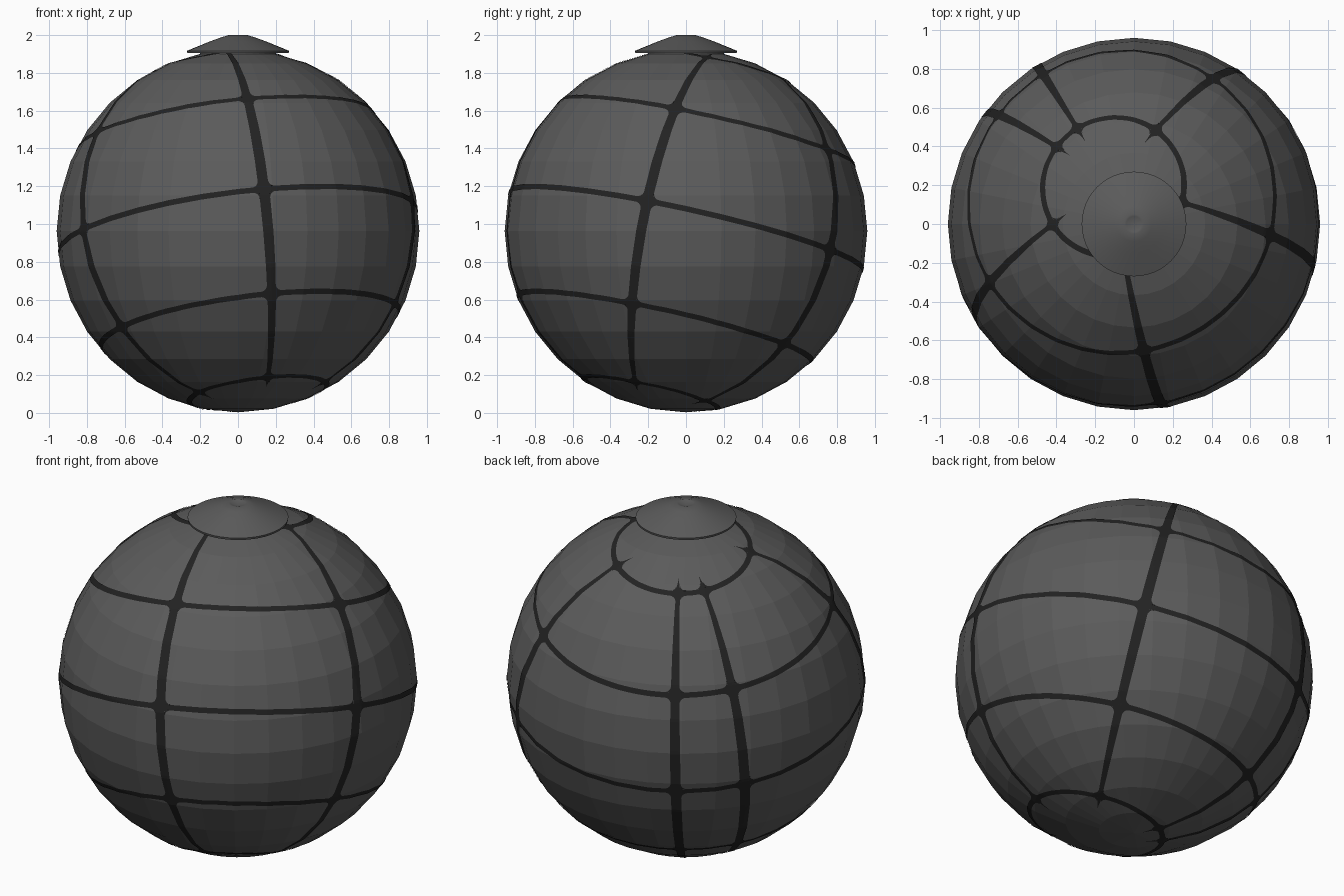
import bpy, bmesh, math
from mathutils import Vector
from mathutils.bvhtree import BVHTree

if "Cube" in bpy.data.objects:
    bpy.data.objects.remove(bpy.data.objects["Cube"])

R = 0.96
CENTRE = Vector((0, 0, 0.963))
PI = math.pi


def material(name, value):
    m = bpy.data.materials.new(name)
    m.diffuse_color = (value, value, value, 1)
    m.use_nodes = True
    m.node_tree.nodes["Principled BSDF"].inputs["Base Color"].default_value = m.diffuse_color
    return m


def add_object(name, bm, mat):
    mesh = bpy.data.meshes.new(name)
    bm.to_mesh(mesh)
    mesh.materials.append(mat)
    ob = bpy.data.objects.new(name, mesh)
    bpy.context.collection.objects.link(ob)
    return ob


grey = material("dark grey", 0.105)
black = material("near black", 0.016)

# Body: flat-faced sphere
body = bmesh.new()
bmesh.ops.create_uvsphere(body, u_segments=32, v_segments=16, radius=R)
bmesh.ops.translate(body, verts=body.verts, vec=CENTRE)
tree = BVHTree.FromBMesh(body)
add_object("ball_body", body, grey)

# Tilted frame of the seam lines
axis = Vector((-0.12, 0.215, 0.969)).normalized()
e1 = (Vector((1, 0, 0)) - axis * axis.x).normalized()
e2 = axis.cross(e1)
seam = bmesh.new()


def on_body(theta, lon):
    """Point just above the faceted body at tilted polar angle and longitude."""
    d = (e1 * math.cos(lon) + e2 * math.sin(lon)) * math.sin(theta) + axis * math.cos(theta)
    hit = tree.ray_cast(CENTRE, d)[0]
    return seam.verts.new((hit if hit else CENTRE + d * R) + d * 0.003)


def face(verts):
    f = seam.faces.new(verts)
    f.normal_update()
    if f.normal.dot(f.calc_center_median() - CENTRE) < 0:
        f.normal_flip()


def ribbon(rows):
    """Join rows of (theta, lon) points into a strip of quads."""
    rows = [[on_body(*p) for p in row] for row in rows]
    for a, b in zip(rows, rows[1:]):
        for i in range(len(a) - 1):
            face((a[i], a[i + 1], b[i + 1], b[i]))


across = (-1, -0.5, 0, 0.5, 1)
thetas = [math.radians(22.5 + 33.75 * i) for i in range(5)]
lons = [math.radians(a) for a in (-81.7, -14.2, 53.3, 120.8, 143.3, 210.8)]
half_lon = 0.029
half_theta = 0.0155

# Ring seams
for t in thetas:
    n = 240
    ribbon([[(t + k * half_theta, 2 * PI * i / n) for k in across] for i in range(n + 1)])

# Lengthwise seams, tapering to points past the end rings
for lon in lons:
    rows = []
    for i in range(147):
        deg = 17 + i
        if deg > 163:
            break
        taper = min(1, max(0.1, (min(deg, 180 - deg) - 17) / 4))
        rows.append([(math.radians(deg), lon + k * half_lon * taper) for k in across])
    ribbon(rows)

# Rounded fillets in the four corners of each crossing
for t in thetas:
    for lon in lons:
        s = math.sin(t)
        fillet = 0.036
        for su in (-1, 1):
            for sv in (-1, 1):
                def corner(u, v):
                    return on_body(t + sv * (half_theta + v * fillet),
                                   lon + su * (half_lon + u * fillet / s))
                c = corner(0, 0)
                arc = [corner(1 - math.sin(a), 1 - math.cos(a))
                       for a in [PI / 2 * j / 8 for j in range(9)]]
                for p, q in zip(arc, arc[1:]):
                    face((c, p, q))
add_object("seam_lines", seam, black)

# Cap: shallow cone with a small dimple on top
profile = [(0, 1.905), (0.268, 1.905), (0.27, 1.917), (0.15, 1.966),
           (0.09, 1.988), (0.05, 2.0), (0.04, 1.998), (0, 1.985)]
cap = bmesh.new()
pts = [cap.verts.new((r, 0, z)) for r, z in profile]
edges = [cap.edges.new(p) for p in zip(pts, pts[1:])]
bmesh.ops.spin(cap, geom=pts + edges, cent=(0, 0, 0), axis=(0, 0, 1),
               angle=2 * PI, steps=48)
bmesh.ops.remove_doubles(cap, verts=cap.verts, dist=0.0005)
bmesh.ops.recalc_face_normals(cap, faces=cap.faces)
cap_ob = add_object("top_cap", cap, grey)
bpy.context.view_layer.objects.active = cap_ob
cap_ob.select_set(True)
bpy.ops.object.shade_smooth_by_angle(angle=math.radians(30))

# Neck: joins the cap to the body
neck = bmesh.new()
bmesh.ops.create_cone(neck, cap_ends=True, segments=32, radius1=0.2, radius2=0.2, depth=0.06)
bmesh.ops.translate(neck, verts=neck.verts, vec=(0, 0, 1.885))
add_object("cap_neck", neck, grey)
